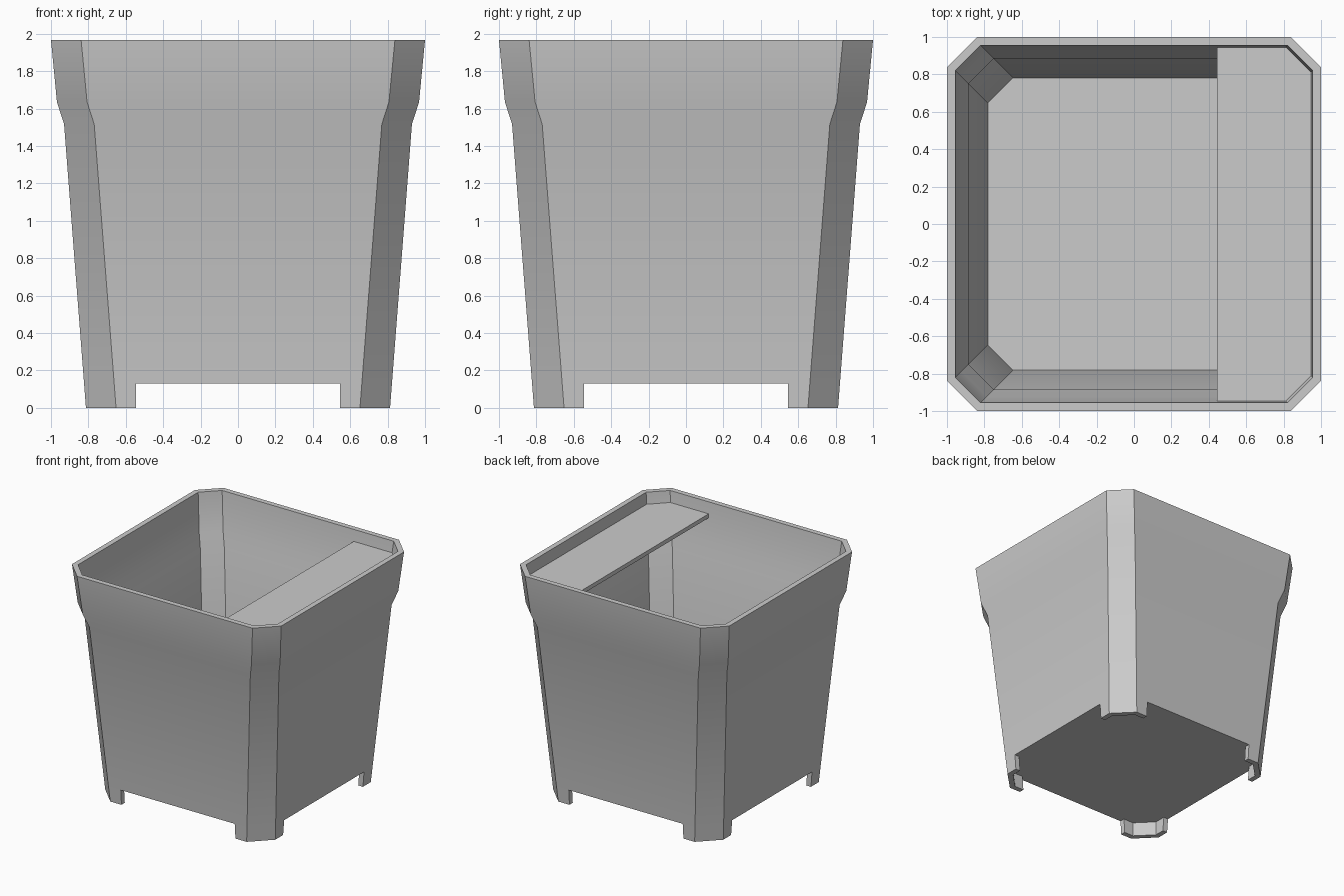
import bpy
import bmesh
import math
from mathutils import Matrix, Vector

cube = bpy.data.objects.get("Cube")
if cube:
    bpy.data.objects.remove(cube, do_unlink=True)

grey = bpy.data.materials.new("plain grey")
grey.use_nodes = True
COLOUR = (0.6, 0.6, 0.6, 1)
grey.diffuse_color = COLOUR
grey.node_tree.nodes["Principled BSDF"].inputs["Base Color"].default_value = COLOUR

CHAMFER = 0.161
WALL = 0.045
INNER_CHAMFER = CHAMFER - WALL * (2 - math.sqrt(2))
FLOOR_Z = 0.131
FLOOR_TOP = 0.172
# Outer half width at each height
PROFILE = [(0, 0.813), (1.517, 0.93), (1.635, 0.968), (1.968, 1.0)]


def half_width(z):
    for (z0, w0), (z1, w1) in zip(PROFILE, PROFILE[1:]):
        if z <= z1:
            return w0 + (w1 - w0) * (z - z0) / (z1 - z0)


def octagon(w, cut, z):
    c = w - cut
    points = []
    for i in range(4):
        turn = Matrix.Rotation(i * math.pi / 2, 3, "Z")
        points += [turn @ Vector((w, c, z)), turn @ Vector((c, w, z))]
    return points


def loft(bm, rings):
    """Skin closed rings of points and cap both ends."""
    loops = [[bm.verts.new(p) for p in ring] for ring in rings]
    n = len(loops[0])
    for a, b in zip(loops, loops[1:]):
        for i in range(n):
            j = (i + 1) % n
            bm.faces.new((a[i], a[j], b[j], b[i]))
    bm.faces.new(loops[0][::-1])
    bm.faces.new(loops[-1])


def finish(bm, name):
    bmesh.ops.recalc_face_normals(bm, faces=bm.faces)
    mesh = bpy.data.meshes.new(name)
    bm.to_mesh(mesh)
    bm.free()
    mesh.materials.append(grey)
    obj = bpy.data.objects.new(name, mesh)
    bpy.context.collection.objects.link(obj)
    return obj


# Hollow tapered pot: up the outside, over the rim, down to the floor
bm = bmesh.new()
outer_z = [FLOOR_Z] + [z for z, w in PROFILE[1:]]
inner_z = [z for z, w in PROFILE[:0:-1]] + [FLOOR_TOP]
rings = [octagon(half_width(z), CHAMFER, z) for z in outer_z]
rings += [octagon(half_width(z) - WALL, INNER_CHAMFER, z) for z in inner_z]
loft(bm, rings)
pot = finish(bm, "pot_body")
bpy.ops.object.select_all(action="DESELECT")
pot.select_set(True)
bpy.context.view_layer.objects.active = pot
bpy.ops.object.shade_smooth_by_angle(angle=math.radians(30))


# Thin wrapped foot below each corner
def foot_ring(z):
    w, end = half_width(z), 0.545
    c = w - CHAMFER
    v = w - WALL
    d = v - INNER_CHAMFER
    plan = [(w, end), (w, c), (c, w), (end, w),
            (end, v), (d, v), (v, d), (v, end)]
    return [Vector((x, y, z)) for x, y in plan]


for i, corner in enumerate(("back_left", "back_right", "front_right", "front_left")):
    bm = bmesh.new()
    loft(bm, [foot_ring(0), foot_ring(FLOOR_Z)])
    bm.transform(Matrix.Rotation(i * math.pi / 2, 4, "Z"))
    finish(bm, "foot_" + corner)

# Shelf across one side, just under the rim
bm = bmesh.new()
INNER, EDGE, CORNER = 0.445, 0.945, 0.812
plan = [(INNER, -EDGE), (CORNER, -EDGE), (EDGE, -CORNER),
        (EDGE, CORNER), (CORNER, EDGE), (INNER, EDGE)]
loft(bm, [[Vector((x, y, z)) for x, y in plan] for z in (1.835, 1.87)])
finish(bm, "shelf")
